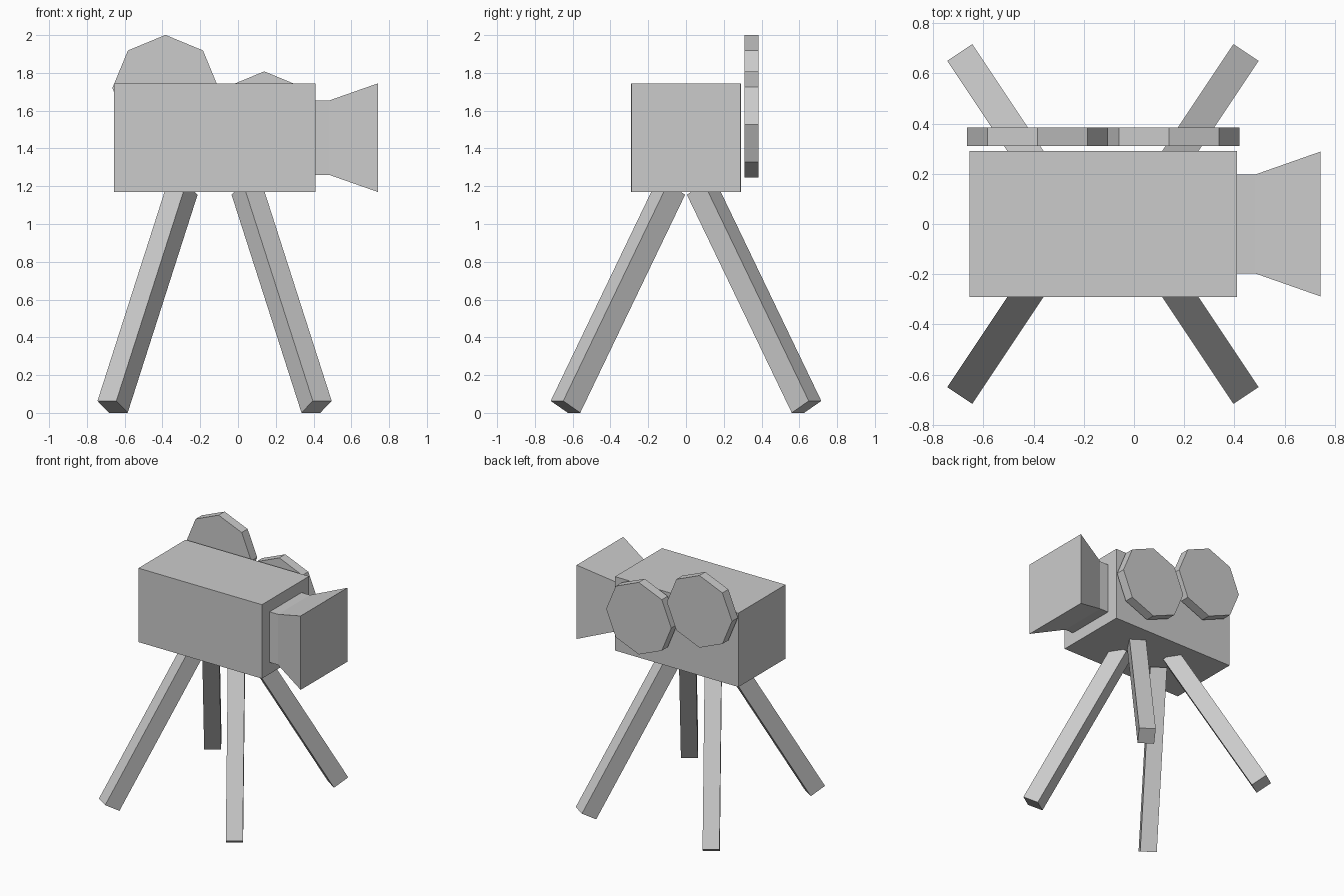
import bpy, bmesh
from math import pi
from mathutils import Vector, Matrix

if "Cube" in bpy.data.objects:
    bpy.data.objects.remove(bpy.data.objects["Cube"])


def make_object(name, bm):
    bmesh.ops.recalc_face_normals(bm, faces=bm.faces)
    mesh = bpy.data.meshes.new(name)
    bm.to_mesh(mesh)
    bm.free()
    obj = bpy.data.objects.new(name, mesh)
    bpy.context.collection.objects.link(obj)
    return obj


def box(name, size, matrix):
    bm = bmesh.new()
    bmesh.ops.create_cube(bm, size=1, matrix=matrix @ Matrix.Diagonal((*size, 1)))
    return make_object(name, bm)


def reel(name, x, z):
    # Octagonal film reel lying flat against the back side
    bm = bmesh.new()
    bmesh.ops.create_cone(bm, cap_ends=True, segments=8, radius1=0.281, radius2=0.281, depth=0.073,
                          matrix=Matrix.Translation((x, 0.347, z)) @ Matrix.Rotation(pi / 2, 4, 'X'))
    return make_object(name, bm)


def square_loft(name, sections, z):
    # Square rings along x, given as (x, half size)
    bm = bmesh.new()
    rings = [[bm.verts.new((x, sy * h, z + sz * h))
              for sy, sz in ((-1, -1), (1, -1), (1, 1), (-1, 1))] for x, h in sections]
    for a, b in zip(rings, rings[1:]):
        for i in range(4):
            j = (i + 1) % 4
            bm.faces.new((a[i], a[j], b[j], b[i]))
    bm.faces.new(rings[0])
    bm.faces.new(rings[-1])
    return make_object(name, bm)


def leg(name, foot, top):
    # Square bar between two points, its side faces kept vertical in plan
    foot, top = Vector(foot), Vector(top)
    axis = (top - foot).normalized()
    side = axis.cross(Vector((0, 0, 1))).normalized()
    rot = Matrix((side, axis.cross(side), axis)).transposed().to_4x4()
    return box(name, (0.12, 0.125, (top - foot).length),
               Matrix.Translation((foot + top) / 2) @ rot)


# Camera body, lens hood and reels
MID_Z = 1.457
box("camera_body", (1.065, 0.58, 0.576), Matrix.Translation((-0.123, 0, MID_Z)))
square_loft("lens_hood", [(0.41, 0.197), (0.483, 0.197), (0.742, 0.288)], MID_Z)
reel("rear_reel", -0.384, 1.72)
reel("front_reel", 0.139, 1.527)

# Four splayed legs
for sx, x_name in ((-1, "left"), (1, "right")):
    for sy, y_name in ((-1, "front"), (1, "back")):
        leg(f"{y_name}_{x_name}_leg",
            (-0.124 + sx * 0.54, sy * 0.638, 0.032),
            (-0.124 + sx * 0.17, sy * 0.083, 1.186))
